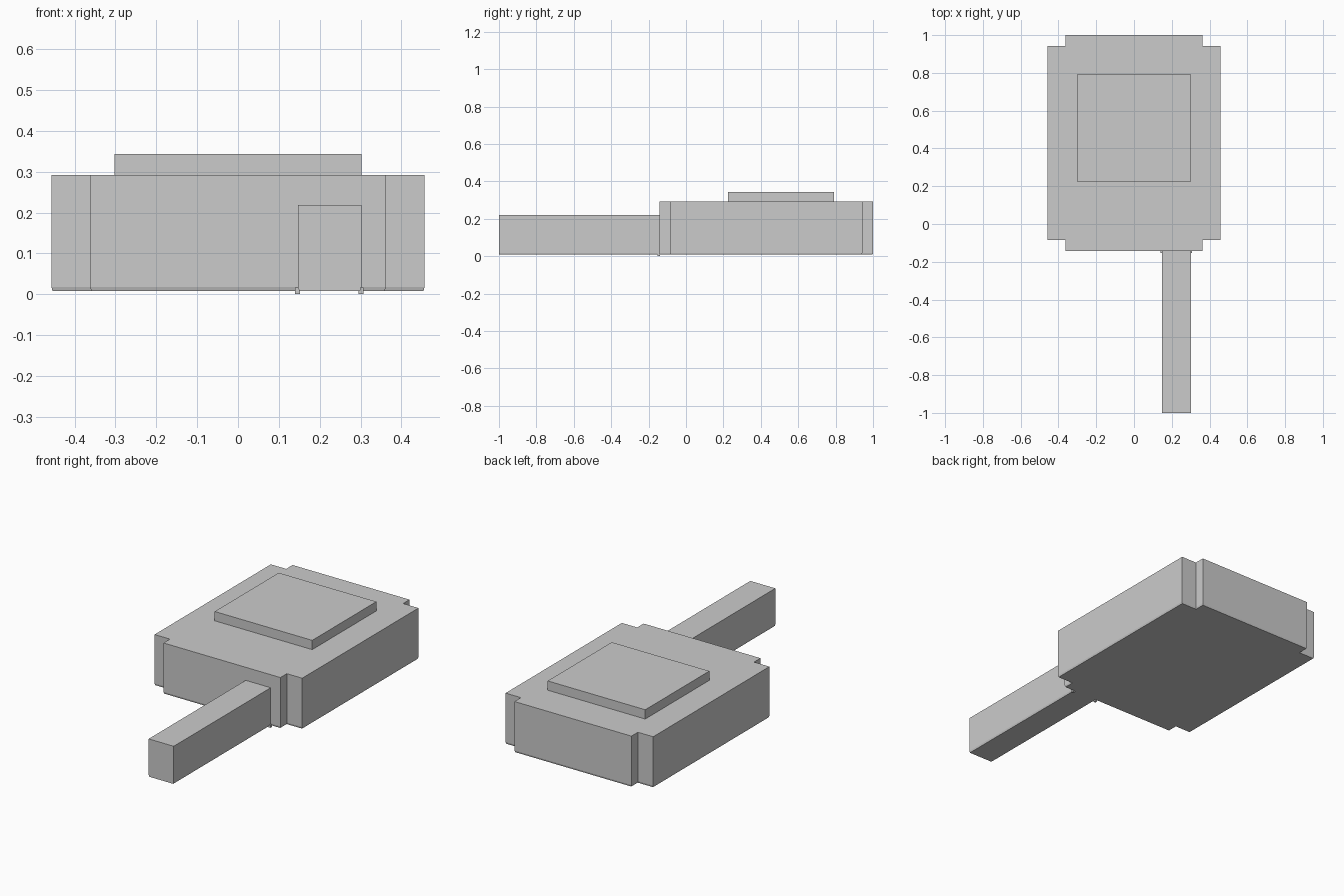
import bpy
import bmesh

cube = bpy.data.objects.get("Cube")
if cube:
    bpy.data.objects.remove(cube, do_unlink=True)

grey = bpy.data.materials.new("light grey")
grey.use_nodes = True
grey.diffuse_color = (0.6, 0.6, 0.6, 1)
grey.node_tree.nodes["Principled BSDF"].inputs["Base Color"].default_value = (0.6, 0.6, 0.6, 1)


def loft(name, rings):
    """Join equal-length rings of points, capping both ends."""
    bm = bmesh.new()
    loops = [[bm.verts.new(p) for p in ring] for ring in rings]
    n = len(loops[0])
    for low, high in zip(loops, loops[1:]):
        for i in range(n):
            j = (i + 1) % n
            bm.faces.new((low[i], low[j], high[j], high[i]))
    bm.faces.new(loops[0][::-1])
    bm.faces.new(loops[-1])
    bmesh.ops.recalc_face_normals(bm, faces=bm.faces)
    mesh = bpy.data.meshes.new(name)
    bm.to_mesh(mesh)
    bm.free()
    mesh.materials.append(grey)
    obj = bpy.data.objects.new(name, mesh)
    bpy.context.collection.objects.link(obj)
    return obj


def box(name, x0, x1, y0, y1, z0, z1):
    corners = [(x0, y0), (x1, y0), (x1, y1), (x0, y1)]
    return loft(name, [[(x, y, z) for x, y in corners] for z in (z0, z1)])


def notched_ring(inset, z):
    """Rectangle outline with a square notch at each corner."""
    xo, xi = 0.457 - inset, 0.362 - inset
    yo, yi = 0.571 - inset, 0.514 - inset
    quarter = [(xo, yi), (xi, yi), (xi, yo)]
    ring = []
    for sx, sy in ((1, 1), (-1, 1), (-1, -1), (1, -1)):
        part = [(sx * x, sy * y + 0.429, z) for x, y in quarter]
        ring += part if sx * sy > 0 else part[::-1]
    return ring


# Main body with a slim bevel around the underside
loft("body", [notched_ring(0.003, 0.008), notched_ring(0, 0.018), notched_ring(0, 0.292)])

# Raised panel on top
box("top_panel", -0.302, 0.302, 0.225, 0.792, 0.29, 0.344)

# Long bar with a lightly bevelled underside
section = [(0.15, 0.008), (0.299, 0.008), (0.302, 0.018),
           (0.302, 0.219), (0.147, 0.219), (0.147, 0.018)]
loft("bar", [[(x, y, z) for x, z in section] for y in (-1, -0.13)])

# Small feet below the joint of bar and body
for side, x in (("right", 0.146), ("left", 0.301)):
    box(f"joint_foot_{side}", x - 0.006, x + 0.006, -0.153, -0.138, 0, 0.016)
